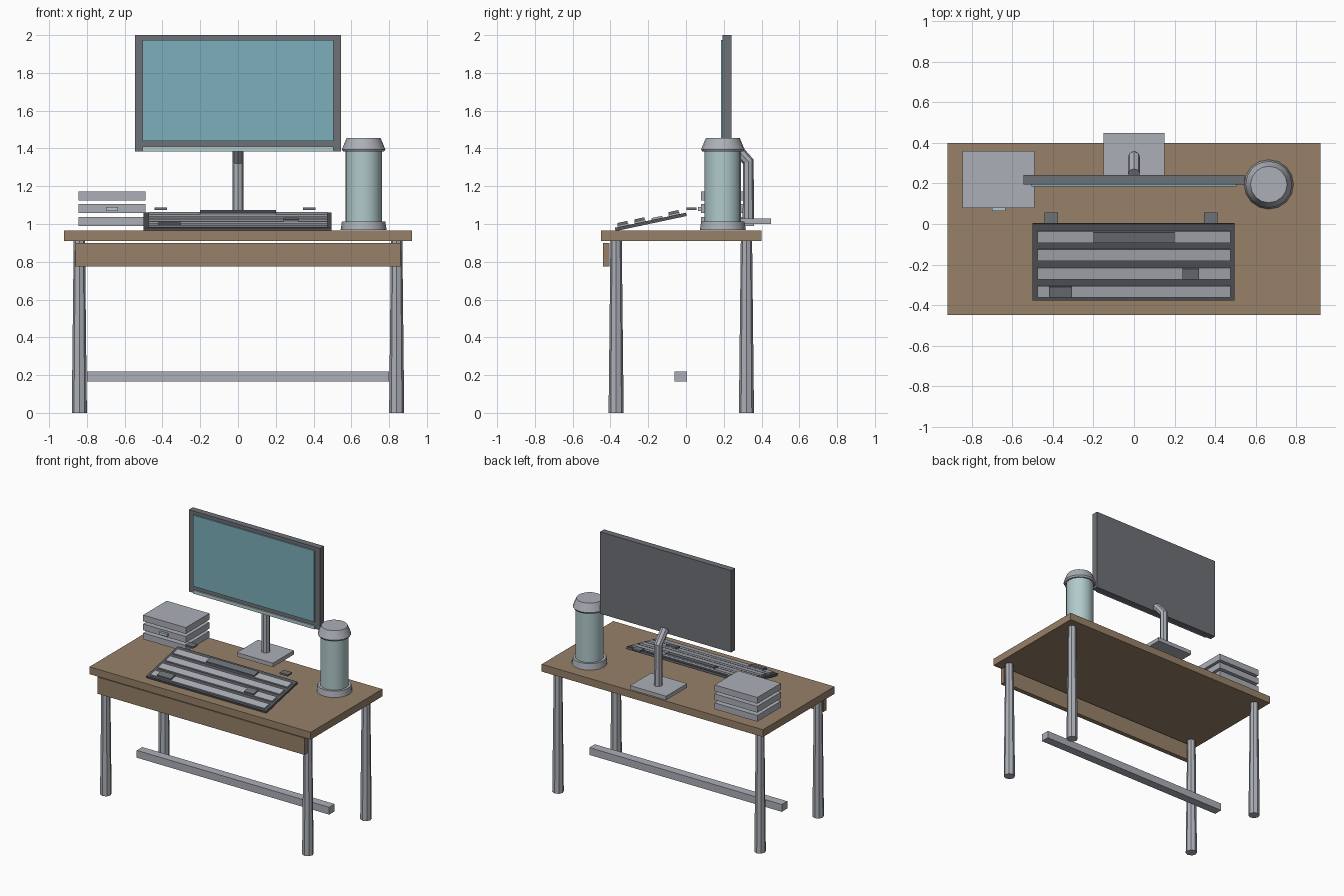
import bpy, bmesh, math
from mathutils import Matrix, Vector

cube = bpy.data.objects.get("Cube")
if cube:
    bpy.data.objects.remove(cube, do_unlink=True)


def material(name, rgb):
    m = bpy.data.materials.new(name)
    m.use_nodes = True
    m.diffuse_color = (*rgb, 1)
    m.node_tree.nodes["Principled BSDF"].inputs["Base Color"].default_value = (*rgb, 1)
    return m


WOOD = material("warm wood", (0.31, 0.22, 0.14))
METAL = material("light grey", (0.41, 0.43, 0.475))
CASE = material("mid grey", (0.155, 0.165, 0.185))
DARK = material("dark grey", (0.09, 0.093, 0.105))
SCREEN = material("screen teal", (0.205, 0.43, 0.50))
PALE = material("pale teal", (0.44, 0.59, 0.60))


def finish(name, bm, mat):
    bmesh.ops.recalc_face_normals(bm, faces=bm.faces)
    mesh = bpy.data.meshes.new(name)
    bm.to_mesh(mesh)
    bm.free()
    mesh.materials.append(mat)
    ob = bpy.data.objects.new(name, mesh)
    bpy.context.collection.objects.link(ob)
    return ob


def box(name, mat, x, y, z, tilt=None):
    """Box from (min, max) ranges, optionally moved by a matrix."""
    bm = bmesh.new()
    bmesh.ops.create_cube(bm, size=1)
    for v in bm.verts:
        v.co = Vector([(r[0] + r[1]) / 2 + c * (r[1] - r[0]) for c, r in zip(v.co, (x, y, z))])
    if tilt:
        bm.transform(tilt)
    return finish(name, bm, mat)


def turned(name, mat, centre, profile, sides, smooth=False):
    """Closed solid turned around a vertical axis from (radius, z) points."""
    bm = bmesh.new()
    rings = [[bm.verts.new((centre[0] + r * math.cos(math.tau * i / sides),
                            centre[1] + r * math.sin(math.tau * i / sides), z))
              for i in range(sides)] for r, z in profile]
    for a, b in zip(rings, rings[1:]):
        for i in range(sides):
            j = (i + 1) % sides
            bm.faces.new((a[i], a[j], b[j], b[i]))
    bm.faces.new(rings[0])
    bm.faces.new(rings[-1])
    ob = finish(name, bm, mat)
    if smooth:
        bpy.ops.object.select_all(action='DESELECT')
        ob.select_set(True)
        bpy.context.view_layer.objects.active = ob
        bpy.ops.object.shade_smooth_by_angle(angle=math.radians(30))
    return ob


# Desk
box("desk_top", WOOD, (-0.92, 0.92), (-0.45, 0.40), (0.91, 0.965))
box("front_apron", WOOD, (-0.86, 0.86), (-0.44, -0.405), (0.775, 0.90))
box("foot_rail", METAL, (-0.80, 0.80), (-0.06, 0.005), (0.165, 0.22))
for side, x in (("left", 0.84), ("right", -0.84)):
    for end, y in (("front", -0.37), ("back", 0.32)):
        turned(f"{end}_{side}_leg", METAL, (x, y), [(0.04, 0), (0.03, 0.91)], 8)

# Monitor
box("monitor_case", CASE, (-0.545, 0.545), (0.194, 0.242), (1.385, 2.0))
box("monitor_screen", SCREEN, (-0.505, 0.505), (0.184, 0.195), (1.44, 1.975))
box("monitor_lower_strip", PALE, (-0.505, 0.505), (0.185, 0.195), (1.385, 1.41))
box("stand_base", METAL, (-0.15, 0.15), (0.20, 0.45), (1.0, 1.03))

# Bent stand neck
path = bpy.data.curves.new("stand_neck", 'CURVE')
path.dimensions = '3D'
path.bevel_depth = 0.03
path.bevel_resolution = 2
path.use_fill_caps = True
spline = path.splines.new('POLY')
spline.points.add(2)
for p, (y, z) in zip(spline.points, ((0.33, 1.02), (0.33, 1.33), (0.25, 1.42))):
    p.co = (0, y, z, 1)
path.materials.append(METAL)
neck = bpy.data.objects.new("stand_neck", path)
bpy.context.collection.objects.link(neck)
bpy.ops.object.select_all(action='DESELECT')
neck.select_set(True)
bpy.context.view_layer.objects.active = neck
bpy.ops.object.convert(target='MESH')
bpy.ops.object.shade_flat()

# Tilted keyboard: built flat with its top at zero, then turned about its back edge
tilt = Matrix.Translation((0, 0, 1.06)) @ Matrix.Rotation(math.radians(12), 4, 'X')
box("keyboard_body", DARK, (-0.50, 0.495), (-0.385, 0), (-0.018, 0), tilt)
rows = [-0.064 - 0.092 * i for i in range(4)]
for i, y in enumerate(rows):
    box(f"key_row_{i + 1}", METAL, (-0.475, 0.475), (y - 0.029, y + 0.029), (-0.005, 0.01), tilt)
for name, row, x in (("space_key", 0, (-0.20, 0.20)),
                     ("enter_key", 2, (0.24, 0.32)),
                     ("shift_key", 3, (-0.42, -0.305))):
    y = rows[row]
    box(name, CASE, x, (y - 0.027, y + 0.027), (0.008, 0.022), tilt)
for side, x in (("right", -0.408), ("left", 0.378)):
    box(f"{side}_keyboard_tab", CASE, (x - 0.033, x + 0.033), (0.003, 0.056), (1.075, 1.087))

# Stack of trays with a small button
for i, z in enumerate((0.99, 1.058, 1.125)):
    box(f"tray_{i + 1}", METAL, (-0.845, -0.49), (0.08, 0.36), (z, z + 0.047))
box("tray_button", PALE, (-0.70, -0.635), (0.063, 0.081), (1.07, 1.09))

# Canister
spot = (0.665, 0.195)
turned("canister_foot", METAL, spot, [(0.122, 0.967), (0.115, 1.012)], 16, True)
turned("canister_body", PALE, spot, [(0.097, 1.0), (0.097, 1.40)], 16, True)
turned("canister_lid", METAL, spot, [(0.108, 1.383), (0.115, 1.395), (0.09, 1.455)], 16, True)
